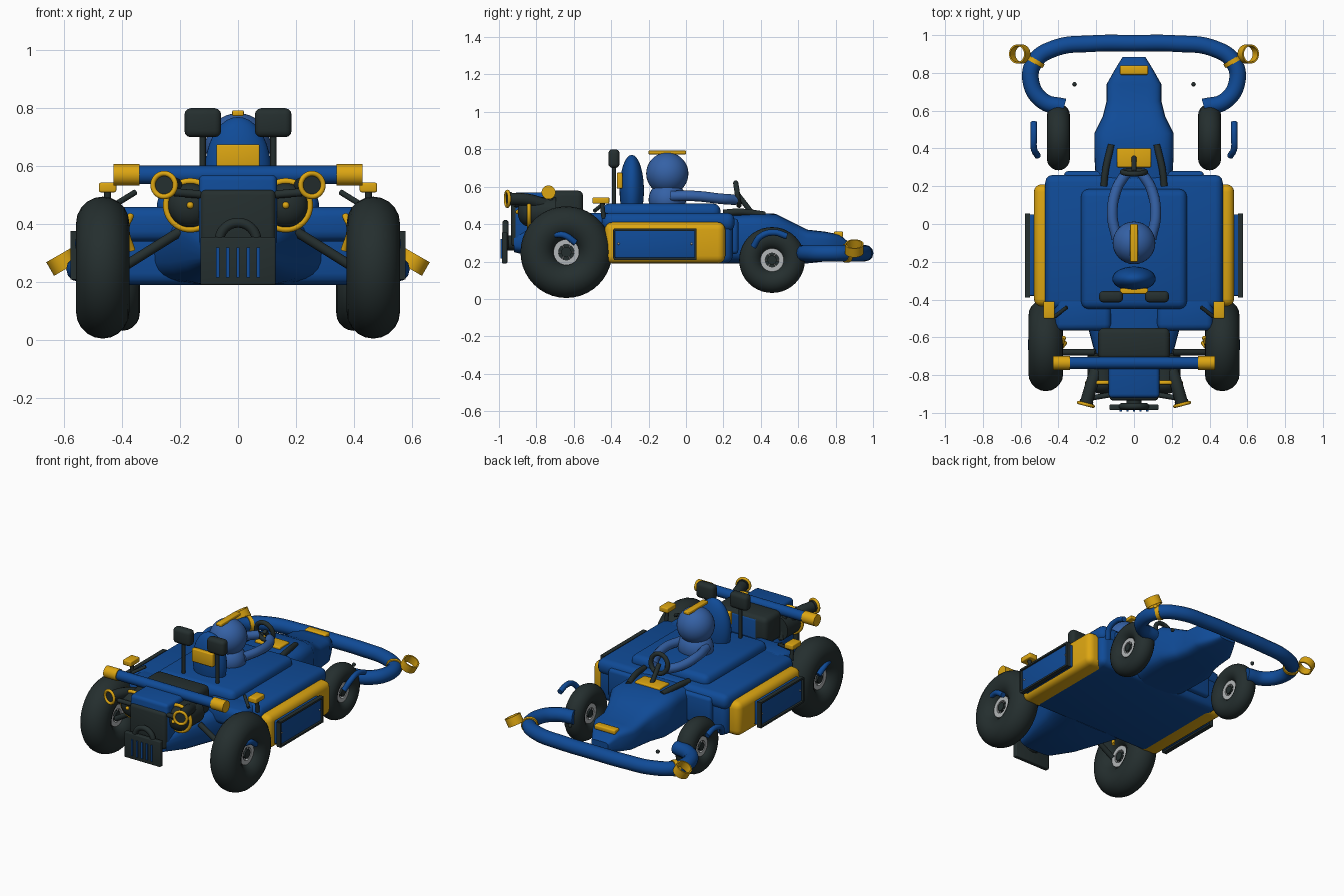
import bpy, bmesh, math
from mathutils import Vector, Matrix

if "Cube" in bpy.data.objects:
    bpy.data.objects.remove(bpy.data.objects["Cube"])


def material(name, rgb):
    m = bpy.data.materials.new(name)
    m.diffuse_color = (*rgb, 1)
    m.use_nodes = True
    m.node_tree.nodes["Principled BSDF"].inputs["Base Color"].default_value = m.diffuse_color
    return m


BLUE = material("body blue", (0.005, 0.07, 0.31))
SKY = material("driver blue", (0.035, 0.12, 0.38))
GOLD = material("yellow", (0.72, 0.38, 0.006))
DARK = material("dark rubber", (0.018, 0.028, 0.028))
GREY = material("rim grey", (0.45, 0.47, 0.48))


def finish(bm, name, mat, angle=35):
    bmesh.ops.recalc_face_normals(bm, faces=bm.faces)
    me = bpy.data.meshes.new(name)
    bm.to_mesh(me)
    bm.free()
    me.shade_smooth()
    me.set_sharp_from_angle(angle=math.radians(angle))
    me.materials.append(mat)
    ob = bpy.data.objects.new(name, me)
    bpy.context.collection.objects.link(ob)
    return ob


def box(name, mat, x, y, z, bevel=0.0, seg=3):
    """Box from (min, max) ranges with rounded edges."""
    bm = bmesh.new()
    bmesh.ops.create_cube(bm, size=1)
    for v in bm.verts:
        for i, r in enumerate((x, y, z)):
            v.co[i] = (r[0] + r[1]) / 2 + v.co[i] * (r[1] - r[0])
    if bevel:
        bmesh.ops.bevel(bm, geom=bm.edges[:], offset=bevel, segments=seg, profile=0.5, affect='EDGES')
    return finish(bm, name, mat)


def ball(name, mat, c, r):
    bm = bmesh.new()
    bmesh.ops.create_uvsphere(bm, u_segments=32, v_segments=18, radius=1)
    for v in bm.verts:
        v.co = Vector(c) + Vector(a * b for a, b in zip(v.co, r))
    return finish(bm, name, mat)


def lathe(name, mat, profile, c, axis, closed=False, n=40):
    """Spin (radius, height) points around an axis through c."""
    bm = bmesh.new()
    rot = Vector(axis).to_track_quat('Z', 'Y').to_matrix()
    rings = [[bm.verts.new(Vector(c) + rot @ Vector((r * math.cos(t), r * math.sin(t), h)))
              for t in (2 * math.pi * k / n for k in range(n))] for r, h in profile]
    pairs = list(zip(rings, rings[1:] + (rings[:1] if closed else [])))
    for a, b in pairs:
        for k in range(n):
            bm.faces.new((a[k], a[(k + 1) % n], b[(k + 1) % n], b[k]))
    if not closed:
        bm.faces.new(rings[0])
        bm.faces.new(rings[-1])
    return finish(bm, name, mat)


def torus(name, mat, c, axis, R, r, n=16):
    pts = [(R + r * math.cos(2 * math.pi * k / n), r * math.sin(2 * math.pi * k / n)) for k in range(n)]
    return lathe(name, mat, pts, c, axis, True)


def band(name, mat, c, axis, r0, r1, h):
    return lathe(name, mat, [(r0, -h), (r1, -h), (r1, h), (r0, h)], c, axis, True)


def disc(name, mat, c, axis, r, h):
    return lathe(name, mat, [(r, -h), (r, h)], c, axis)


def tube(name, mat, pts, r, smooth=True):
    cu = bpy.data.curves.new(name, 'CURVE')
    cu.dimensions = '3D'
    cu.bevel_depth, cu.bevel_resolution, cu.use_fill_caps = r, 4, True
    s = cu.splines.new('BEZIER' if smooth else 'POLY')
    ps = s.bezier_points if smooth else s.points
    ps.add(len(pts) - 1)
    for p, q in zip(ps, pts):
        p.co = q if smooth else (*q, 1)
        if smooth:
            p.handle_left_type = p.handle_right_type = 'AUTO'
    cu.materials.append(mat)
    ob = bpy.data.objects.new(name, cu)
    bpy.context.collection.objects.link(ob)
    return ob


def loft(name, mat, stations, power=0.45, n=32):
    """Skin of superellipse sections: (y, half width, z low, z high)."""
    bm = bmesh.new()
    rings = []
    for y, w, lo, hi in stations:
        ring = []
        for k in range(n):
            c, s = math.cos(2 * math.pi * k / n), math.sin(2 * math.pi * k / n)
            ring.append(bm.verts.new((w * math.copysign(abs(c) ** power, c), y,
                        (lo + hi) / 2 + (hi - lo) / 2 * math.copysign(abs(s) ** power, s))))
        rings.append(ring)
    for a, b in zip(rings, rings[1:]):
        for k in range(n):
            bm.faces.new((a[k], a[(k + 1) % n], b[(k + 1) % n], b[k]))
    bm.faces.new(rings[0])
    bm.faces.new(rings[-1])
    return finish(bm, name, mat)


# Body shell, deck, nose and rear tub
box("lower_body", BLUE, (-.46, .46), (-.43, .25), (.19, .42), .04)
box("upper_body", BLUE, (-.47, .47), (-.45, .26), (.36, .46), .04)
box("front_cowl", BLUE, (-.37, .37), (.1, .28), (.24, .43), .02)
box("deck", BLUE, (-.28, .28), (-.45, .185), (.42, .51), .04)
loft("nose", BLUE, [(.2, .2, .19, .45), (.36, .21, .19, .46), (.48, .21, .19, .455), (.57, .165, .19, .41),
                    (.65, .145, .19, .37), (.74, .145, .2, .36), (.82, .1, .21, .345), (.885, .06, .23, .29)])
loft("rear_tub", BLUE, [(-.4, .30, .19, .44), (-.56, .24, .19, .44), (-.75, .19, .21, .42), (-.92, .13, .25, .36)], .6)
box("engine_housing", BLUE, (-.135, .135), (-.92, -.55), (.27, .57), .02)
box("engine_cover", DARK, (-.19, .19), (-.72, -.55), (.4, .58), .03)
box("engine_block", DARK, (-.13, .13), (-.935, -.85), (.28, .52), .02)
box("nose_badge_plate", GOLD, (-.075, .075), (.79, .84), (.33, .36), .008)
box("dash_panel", GOLD, (-.09, .09), (.3, .4), (.44, .47), .006)

# Front bumper
half = [(.37, .62, .245), (.48, .65, .245), (.545, .75, .245), (.525, .86, .245), (.42, .93, .245), (.22, .955, .245)]
tube("front_bumper", BLUE, half + [(0, .957, .245)] + [(-x, y, z) for x, y, z in half[::-1]], .044)

# Seat and driver
ball("seat_back", BLUE, (0, -.29, .58), (.115, .065, .19))
box("seat_back_panel", GOLD, (-.075, .075), (-.37, -.34), (.59, .675), .006)
ball("torso", SKY, (0, -.1, .53), (.11, .10, .10))
ball("head", SKY, (0, -.1, .67), (.113, .113, .113))
box("helmet_stripe", GOLD, (-.02, .02), (-.2, 0), (.773, .793), .005)
torus("steering_wheel", DARK, (0, .275, .56), (0, 1, .15), .06, .014)
tube("steering_column", DARK, [(0, .275, .56), (0, .36, .45)], .014, False)

# Rear bar and number grille
tube("rear_bar", BLUE, [(-.35, -.735, .57), (.35, -.735, .57)], .032, False)
box("rear_grille", DARK, (-.13, .13), (-.985, -.955), (.19, .355), .006)
torus("grille_arch", DARK, (0, -.965, .34), (0, 1, 0), .065, .017)
for k in range(5):
    x = (k - 2) * .035
    box("grille_slat", BLUE, (x - .006, x + .006), (-.992, -.98), (.215, .32))
tube("grille_mount", DARK, [(0, -.9, .3), (0, -.97, .3)], .04, False)

for s in (-1, 1):
    side = lambda a, b: tuple(sorted((s * a, s * b)))
    # Wheels with hubs
    for tag, x, y, z, R, r in (("rear", .467, -.64, .25, .153, .092), ("front", .4, .46, .208, .115, .061)):
        torus(tag + "_tyre", DARK, (s * x, y, z), (1, 0, 0), R, r, 20)
        disc(tag + "_hub", DARK, (s * x, y, z), (1, 0, 0), R - r + .008, r * .3)
        for d in (-1, 1):
            px = s * x + d * r * .42
            band(tag + "_rim", GREY, (px, y, z), (1, 0, 0), (R - r) * .68, R - r + .008, .008)
            disc(tag + "_hub_cap", DARK, (px, y, z), (1, 0, 0), (R - r) * .45, .012)
            for k in range(6):
                a = k * math.pi / 3
                u = Vector((0, math.cos(a), math.sin(a)))
                c = Vector((px, y, z))
                tube(tag + "_spoke", GREY, [c + u * .02, c + u * (R - r)], .004, False)
    # Fender tubes over the wheels
    tube("front_fender_tube", BLUE, [(s * .51, .36, .28), (s * .53, .4, .335), (s * .53, .47, .355), (s * .53, .54, .335)][::-1], .017)
    tube("rear_fender_tube", BLUE, [(s * .535, -.70, .345), (s * .545, -.65, .34), (s * .54, -.59, .30)], .017)
    # Side pods with framed panels
    box("rear_haunch", BLUE, side(.12, .42), (-.565, -.36), (.34, .46), .035)
    box("side_pod", GOLD, side(.38, .53), (-.435, .21), (.19, .41), .04, 4)
    box("side_panel", BLUE, side(.5, .567), (-.38, .05), (.22, .37), .006)
    for z in (.215, .37):
        box("panel_frame_rail", DARK, side(.55, .578), (-.385, .055), (z - .006, z + .006))
    for y in (-.385, .05):
        box("panel_frame_post", DARK, side(.55, .578), (y - .005, y + .005), (.215, .37))
    for y in (-.36, .03):
        ball("panel_rivet", GREY, (s * .567, y, .295), (.006, .006, .006))
    # Bumper lamp rings and clamps
    band("bumper_ring", GOLD, (s * .605, .9, .27), (s * .5, 0, .87), .042, .05, .027)
    tube("ring_mount", GOLD, [(s * .53, .86, .255), (s * .57, .88, .262)], .012, False)
    band("bumper_clamp", GOLD, (s * .522, .86, .245), (s * .5, -.87, 0), .043, .05, .012)
    ball("tow_stud", DARK, (s * .315, .74, .25), (.012, .012, .012))
    # Arms and dash struts
    tube("arm", SKY, [(s * .09, -.08, .55), (s * .115, .05, .55), (s * .09, .19, .535), (s * .045, .265, .53)], .028)
    tube("dash_strut", DARK, [(s * .16, .2, .46), (s * .15, .29, .465), (s * .12, .42, .45)], .018)
    # Headrest pads on posts
    box("headrest_pad", DARK, side(.058, .185), (-.415, -.355), (.70, .80), .022)
    tube("headrest_post", DARK, [(s * .122, -.385, .48), (s * .122, -.385, .72)], .011, False)
    # Rear bar ends, corner lamps and struts
    disc("rear_bar_end", GOLD, (s * .385, -.735, .57), (1, 0, 0), .037, .045)
    box("corner_lamp", GOLD, side(.42, .48), (-.5, -.41), (.51, .543), .006)
    tube("lamp_mount", DARK, [(s * .45, -.44, .43), (s * .45, -.45, .52)], .012, False)
    tube("lamp_rod", DARK, [(s * .355, -.44, .51), (s * .42, -.49, .47)], .01, False)
    tube("rear_strut", DARK, [(s * .2, -.68, .375), (s * .4, -.68, .25)], .017, False)
    tube("bar_strut", DARK, [(s * .2, -.73, .56), (s * .2, -.70, .4)], .015, False)
    tube("brake_hose", GOLD, [(s * .37, -.6, .43), (s * .385, -.65, .38), (s * .365, -.63, .31)], .011)
    # Large exhaust drums
    disc("exhaust_drum", DARK, (s * .165, -.77, .465), (0, 1, 0), .08, .075)
    torus("exhaust_rim", GOLD, (s * .165, -.84, .465), (0, 1, 0), .083, .011)
    ball("exhaust_dome", DARK, (s * .165, -.845, .465), (.076, .055, .076))
    ball("exhaust_tip", GOLD, (s * .165, -.9, .465), (.012, .012, .012))
    # Small tail pipes
    c, d = Vector((s * .255, -.955, .535)), Vector((s * .25, -.97, 0)).normalized()
    tube("tail_pipe", DARK, [(s * .19, -.74, .5), (s * .225, -.85, .53), c - d * .015], .033)
    torus("tail_pipe_rim", GOLD, c, d, .04, .009)
    disc("tail_pipe_mouth", DARK, c - d * .01, d, .036, .01)
    tube("tail_pipe_bracket", DARK, [(s * .1, -.9, .5), (s * .22, -.92, .51)], .014, False)
